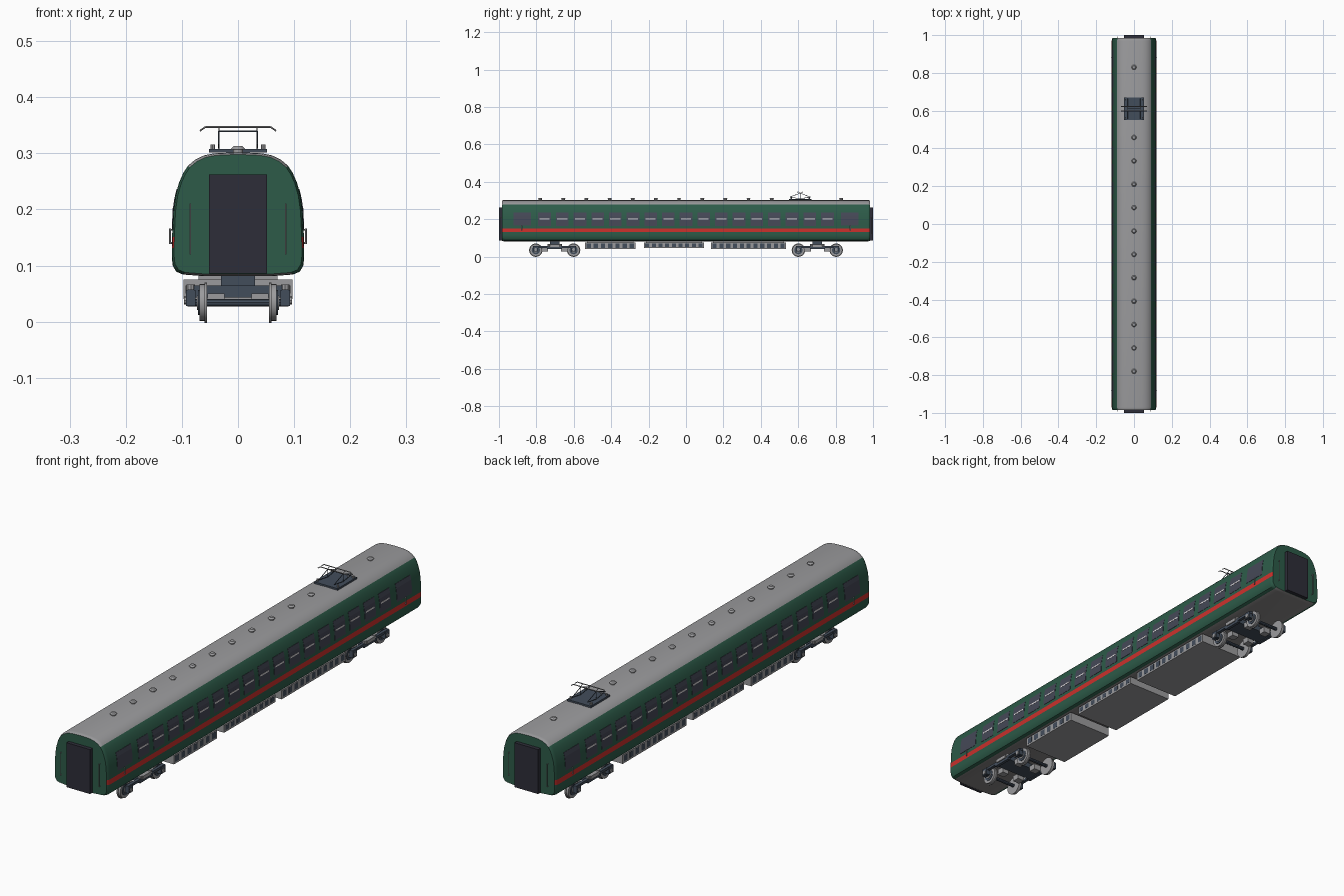
import bpy, bmesh, math
from mathutils import Vector

if "Cube" in bpy.data.objects:
    bpy.data.objects.remove(bpy.data.objects["Cube"])


def mat(name, r, g, b):
    m = bpy.data.materials.new(name)
    m.diffuse_color = (r, g, b, 1)
    m.use_nodes = True
    m.node_tree.nodes["Principled BSDF"].inputs["Base Color"].default_value = m.diffuse_color
    return m


GREEN = mat("body green", 0.026, 0.105, 0.066)
RED = mat("stripe red", 0.60, 0.03, 0.025)
GREY = mat("light grey", 0.33, 0.33, 0.34)
SLATE = mat("slate blue", 0.055, 0.075, 0.105)
DARK = mat("gangway charcoal", 0.027, 0.027, 0.04)
GLASS = mat("window glass", 0.06, 0.065, 0.095)
WHITE = mat("window bar white", 0.75, 0.72, 0.74)
UNDER = mat("underfloor grey", 0.25, 0.24, 0.24)


def finish(bm, name, mats, smooth=False):
    me = bpy.data.meshes.new(name)
    bmesh.ops.recalc_face_normals(bm, faces=bm.faces)
    bm.to_mesh(me)
    bm.free()
    for m in mats:
        me.materials.append(m)
    ob = bpy.data.objects.new(name, me)
    bpy.context.collection.objects.link(ob)
    if smooth:
        bpy.ops.object.select_all(action='DESELECT')
        ob.select_set(True)
        bpy.context.view_layer.objects.active = ob
        bpy.ops.object.shade_smooth_by_angle(angle=math.radians(35))
    return ob


def add_box(bm, x0, x1, y0, y1, z0, z1, mi=0):
    r = bmesh.ops.create_cube(bm, size=1)
    for v in r['verts']:
        v.co = Vector(((x0 + x1) / 2 + v.co.x * (x1 - x0), (y0 + y1) / 2 + v.co.y * (y1 - y0),
                       (z0 + z1) / 2 + v.co.z * (z1 - z0)))
    for f in {f for v in r['verts'] for f in v.link_faces}:
        f.material_index = mi


def add_rod(bm, a, b, r, seg=8, mi=0, r2=None):
    a, b = Vector(a), Vector(b)
    d = b - a
    res = bmesh.ops.create_cone(bm, cap_ends=True, segments=seg, radius1=r,
                                radius2=r if r2 is None else r2, depth=d.length)
    q = Vector((0, 0, 1)).rotation_difference(d)
    for v in res['verts']:
        v.co = q @ v.co + (a + b) / 2
    for f in {f for v in res['verts'] for f in v.link_faces}:
        f.material_index = mi


# Body shell: half profile (x, z) from the floor to the roof ridge
HALF = [(0.0, 0.081), (0.06, 0.081), (0.098, 0.084), (0.110, 0.089), (0.1165, 0.10), (0.118, 0.115),
        (0.118, 0.130), (0.1175, 0.150), (0.1165, 0.175), (0.115, 0.20), (0.1115, 0.225),
        (0.105, 0.248), (0.0975, 0.265), (0.089, 0.278), (0.076, 0.289), (0.060, 0.2965),
        (0.042, 0.300), (0.0, 0.302)]
RING = HALF + [(-x, z) for x, z in HALF[-2:0:-1]]


def side_x(z):
    for (xa, za), (xb, zb) in zip(HALF[3:], HALF[4:]):
        if za <= z <= zb:
            return xa + (xb - xa) * (z - za) / (zb - za)


bm = bmesh.new()
rings = []
for y, s in ((-0.985, 0.965), (-0.979, 0.99), (-0.970, 1), (0.970, 1), (0.979, 0.99), (0.985, 0.965)):
    rings.append([bm.verts.new((x * s, y, 0.19 + (z - 0.19) * s)) for x, z in RING])
n = len(RING)
for ra, rb in zip(rings, rings[1:]):
    for i in range(n):
        j = (i + 1) % n
        f = bm.faces.new((ra[i], ra[j], rb[j], rb[i]))
        z = (RING[i][1] + RING[j][1]) / 2
        f.material_index = 2 if z > 0.279 else 1 if 0.13 < z < 0.15 else 3 if z < 0.083 else 0
for r in (rings[0], rings[-1]):
    bm.faces.new(r)
finish(bm, "body_shell", [GREEN, RED, GREY, UNDER], True)

# End gangways with a darker frame, and end handrails
for s, label in ((-1, "front"), (1, "rear")):
    bm = bmesh.new()
    add_box(bm, -0.052, 0.052, *sorted((s * 0.975, s * 1.0)), 0.086, 0.262)
    finish(bm, label + "_gangway", [DARK])
    bm = bmesh.new()
    for sx in (-1, 1):
        x = sx * 0.085
        add_rod(bm, (x, s * 0.992, 0.12), (x, s * 0.992, 0.21), 0.0015)
        for z in (0.121, 0.209):
            add_rod(bm, (x, s * 0.980, z), (x, s * 0.992, z), 0.0015)
    finish(bm, label + "_handrails", [GREY])


# Thin plates that follow the curve of the body side
def side_plate(bm, s, y0, y1, z0, z1, off, steps=4, mi=0):
    rows = []
    for k in range(steps + 1):
        z = z0 + (z1 - z0) * k / steps
        rows.append([bm.verts.new((s * x, y, z)) for x in (side_x(z) - 0.002, side_x(z) + off)
                     for y in (y0, y1)])
    new = [bm.faces.new((rows[0][0], rows[0][1], rows[0][3], rows[0][2])),
           bm.faces.new((rows[-1][0], rows[-1][1], rows[-1][3], rows[-1][2]))]
    for a, b in zip(rows, rows[1:]):
        for i, j in ((0, 1), (1, 3), (3, 2), (2, 0)):
            new.append(bm.faces.new((a[i], a[j], b[j], b[i])))
    for f in new:
        f.material_index = mi


for s, label in ((-1, "left"), (1, "right")):
    bm = bmesh.new()
    for k in range(-8, 9):
        y = k * 0.0945
        side_plate(bm, s, y - 0.034, y + 0.034, 0.163, 0.236, 0.0012)
        side_plate(bm, s, y - 0.027, y + 0.027, 0.197, 0.2025, 0.002, 1, 1)
    finish(bm, label + "_windows", [GLASS, WHITE])
    bm = bmesh.new()
    for e in (-1, 1):
        side_plate(bm, s, e * 0.875 - 0.047, e * 0.875 + 0.047, 0.166, 0.236, 0.0012)
    finish(bm, label + "_door_windows", [GLASS])
    bm = bmesh.new()
    for y in (-0.88, 0.88):
        add_rod(bm, (s * 0.121, y, 0.138), (s * 0.121, y, 0.166), 0.002)
        for z in (0.14, 0.164):
            add_rod(bm, (s * 0.114, y, z), (s * 0.121, y, z), 0.0015)
    finish(bm, label + "_door_handles", [GREY])

# Roof ventilators, skipping the pantograph bay
bm = bmesh.new()
for k in range(14):
    if k not in (11, 12):
        y = -0.78 + k * 0.1238
        add_rod(bm, (0, y, 0.299), (0, y, 0.308), 0.009, 12)
        add_rod(bm, (0, y, 0.307), (0, y, 0.313), 0.013, 12, 0, 0.008)
finish(bm, "roof_vents", [GREY], True)

# Pantograph: base plate, insulators, folded arms and collector bows
bm = bmesh.new()
add_box(bm, -0.052, 0.052, 0.55, 0.67, 0.301, 0.308)
for x in (-0.045, 0.045):
    for y in (0.562, 0.658):
        add_rod(bm, (x, y, 0.306), (x, y, 0.316), 0.004, 8, 1)
finish(bm, "pantograph_base", [SLATE, GREY])
bm = bmesh.new()
for s in (-1, 1):
    x = s * 0.034
    for y in (0.555, 0.665):
        add_rod(bm, (x, y, 0.318), (x, 0.61, 0.339), 0.0014, 6)
        add_rod(bm, (x, y, 0.318), (x, 0.61, 0.309), 0.0014, 6)
    add_rod(bm, (x, 0.61, 0.339), (x, 0.61, 0.309), 0.0012, 6)
add_rod(bm, (-0.034, 0.61, 0.339), (0.034, 0.61, 0.339), 0.0016, 6)
finish(bm, "pantograph_arms", [SLATE])
bm = bmesh.new()
for y in (0.598, 0.622):
    pts = [(-0.068, 0.340), (-0.058, 0.347), (0.058, 0.347), (0.068, 0.340)]
    for (xa, za), (xb, zb) in zip(pts, pts[1:]):
        add_rod(bm, (xa, y, za), (xb, y, zb), 0.0018, 6)
    for x in (-0.034, 0.034):
        add_rod(bm, (x, 0.61, 0.339), (x, y, 0.347), 0.0012, 6)
finish(bm, "pantograph_bows", [GREY])

# Underfloor equipment boxes with recessed dark panels
for i, (y0, y1, z0, cells) in enumerate(((-0.54, -0.27, 0.040, 7), (-0.225, 0.095, 0.045, 9),
                                         (0.135, 0.535, 0.040, 11))):
    bm = bmesh.new()
    add_box(bm, -0.097, 0.097, y0, y1, z0, 0.075)
    add_box(bm, -0.07, 0.07, y0 + 0.01, y1 - 0.01, 0.074, 0.084)
    p = (y1 - y0) / cells
    for s in (-1, 1):
        for k in range(cells):
            yc = y0 + (k + 0.5) * p
            add_box(bm, *sorted((s * 0.095, s * 0.0975)), yc - p * 0.3, yc + p * 0.3,
                    z0 + 0.007, 0.070, 1)
    finish(bm, "equipment_box_%d" % (i + 1), [GREY, SLATE])

# Bogies: wheelsets, side frames, springs and cross beams
for cy, label in ((-0.702, "front"), (0.702, "rear")):
    bm = bmesh.new()
    for y in (cy - 0.101, cy + 0.101):
        add_rod(bm, (-0.09, y, 0.034), (0.09, y, 0.034), 0.007, 10, 1)
        for s in (-1, 1):
            add_rod(bm, (s * 0.060, y, 0.034), (s * 0.069, y, 0.034), 0.033, 24)
            add_rod(bm, (s * 0.055, y, 0.034), (s * 0.060, y, 0.034), 0.036, 24)
            add_rod(bm, (s * 0.069, y, 0.034), (s * 0.071, y, 0.034), 0.022, 20, 1)
            add_rod(bm, (s * 0.069, y, 0.034), (s * 0.0735, y, 0.034), 0.013, 12)
    finish(bm, label + "_wheelsets", [GREY, SLATE], True)
    bm = bmesh.new()
    for s in (-1, 1):
        xs = sorted((s * 0.078, s * 0.090))
        add_box(bm, *xs, cy - 0.04, cy + 0.04, 0.040, 0.054)
        add_box(bm, *sorted((s * 0.074, s * 0.094)), cy - 0.026, cy + 0.026, 0.050, 0.064, 1)
        for e in (-1, 1):
            add_box(bm, *xs, *sorted((cy + e * 0.035, cy + e * 0.115)), 0.047, 0.057)
            ya = cy + e * 0.101
            add_box(bm, *sorted((s * 0.076, s * 0.093)), ya - 0.013, ya + 0.013, 0.028, 0.056)
            add_rod(bm, (s * 0.09, ya, 0.038), (s * 0.096, ya, 0.038), 0.008, 10, 1)
            add_rod(bm, (s * 0.084, cy + e * 0.03, 0.054), (s * 0.084, cy + e * 0.03, 0.066), 0.008, 10, 1)
            add_box(bm, *sorted((s * 0.024, s * 0.054)), cy + e * 0.05 - 0.015, cy + e * 0.05 + 0.015,
                    0.027, 0.050, 1)
    add_box(bm, -0.08, 0.08, cy - 0.035, cy + 0.035, 0.043, 0.064)
    add_box(bm, -0.03, 0.03, cy - 0.025, cy + 0.025, 0.062, 0.083)
    finish(bm, label + "_bogie_frame", [SLATE, GREY])
